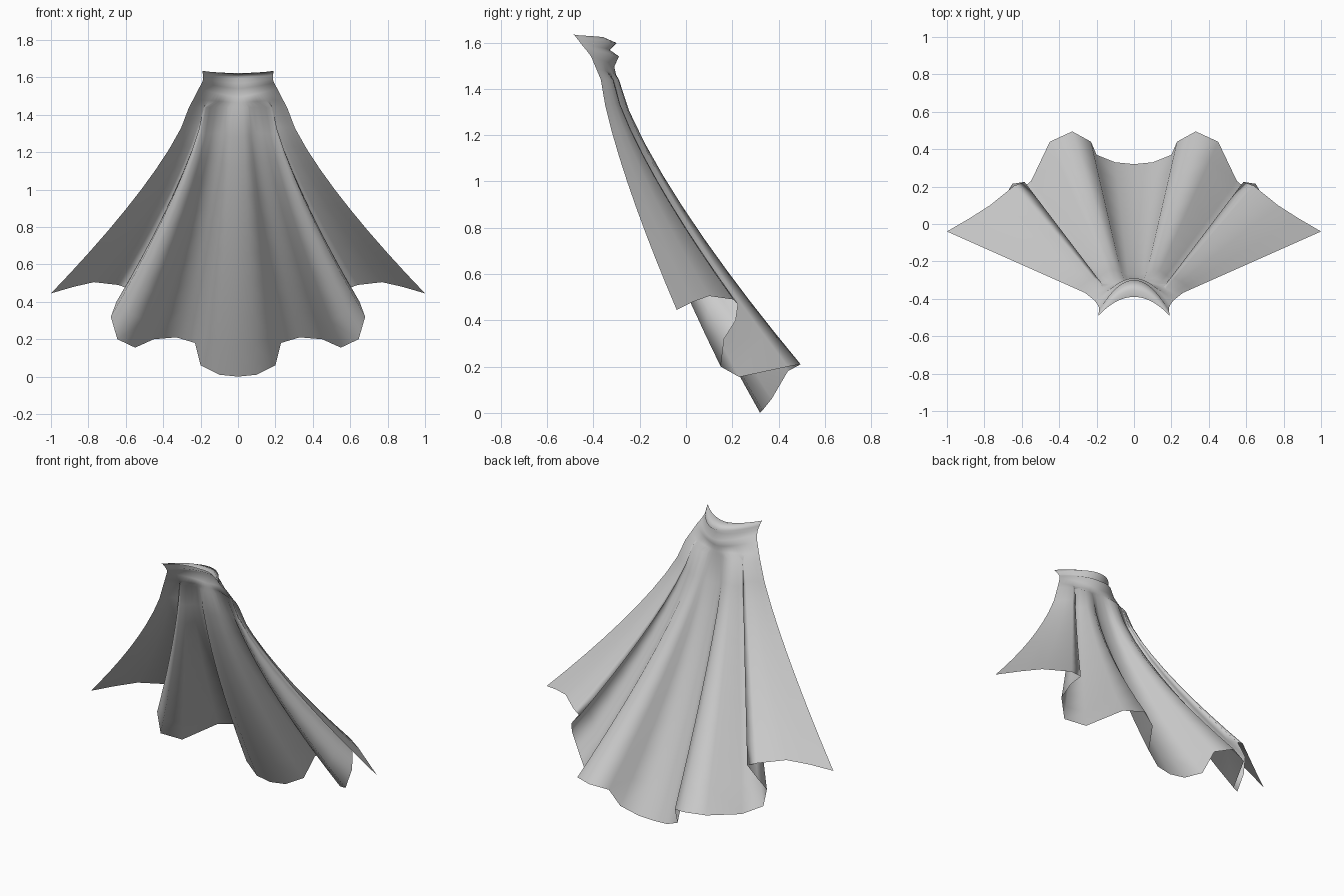
import bpy, bmesh
from mathutils import Vector

cube = bpy.data.objects.get("Cube")
if cube:
    bpy.data.objects.remove(cube)

# Half hem from the middle of the back out to the wing tip, folds included
HEM = [(0, .32, 0), (.1, .33, .01), (.2, .37, .06), (.23, .44, .18), (.33, .495, .21),
       (.45, .44, .2), (.55, .23, .155), (.645, .15, .2), (.68, .165, .32), (.65, .215, .4),
       (.585, .225, .47), (.64, .205, .49), (.77, .1, .505), (.88, .03, .48), (1, -.04, .445)]
# Matching shoulder line (x, y), gently pleated
SHOULDER = [(0, -.305), (.027, -.305), (.052, -.3), (.06, -.298), (.085, -.29),
            (.12, -.292), (.15, -.305), (.17, -.317), (.182, -.322), (.18, -.321),
            (.175, -.315), (.19, -.318), (.22, -.333), (.24, -.35), (.262, -.368)]
SHOULDER_Z = 1.44
# Draped collar rows: middle (y, z), then outer end (x, y, z)
COLLAR = [((-.39, 1.615), (.19, -.49, 1.635)),
          ((-.355, 1.622), (.19, -.482, 1.632)),
          ((-.3, 1.598), (.187, -.465, 1.61)),
          ((-.33, 1.568), (.186, -.45, 1.59)),
          ((-.29, 1.54), (.193, -.433, 1.57)),
          ((-.31, 1.495), (.21, -.41, 1.54)),
          ((-.303, 1.465), (.238, -.387, 1.485))]
STEPS = 9
LAST = len(HEM) - 1


def collar_row(middle, end):
    """Curve one collar fold from the middle of the back to its front end."""
    row = []
    for i in range(LAST + 1):
        f = i / LAST
        row.append(Vector((end[0] * f,
                           middle[0] + (end[1] - middle[0]) * f ** 2,
                           middle[1] + (end[2] - middle[1]) * f ** 1.3)))
    return row


def skirt_row(t):
    """Flare the cloth from the shoulder to the hem, steep first and wider later."""
    row = []
    flare = t ** 1.3
    for (x, y), hem in zip(SHOULDER, HEM):
        row.append(Vector((x + (hem[0] - x) * flare,
                           y + (hem[1] - y) * flare,
                           SHOULDER_Z + (hem[2] - SHOULDER_Z) * t)))
    return row


rows = [collar_row(m, e) for m, e in COLLAR]
rows += [skirt_row(k / STEPS) for k in range(STEPS + 1)]

# Loft the half cape
bm = bmesh.new()
grid = [[bm.verts.new(p) for p in row] for row in rows]
for upper, lower in zip(grid, grid[1:]):
    for i in range(LAST):
        bm.faces.new((upper[i], upper[i + 1], lower[i + 1], lower[i]))

# Mirror it across the middle and weld the seam
half = bm.verts[:] + bm.edges[:] + bm.faces[:]
bmesh.ops.mirror(bm, geom=half, axis='X', merge_dist=.0005)
bmesh.ops.recalc_face_normals(bm, faces=bm.faces)
if sum(f.normal.y * f.calc_area() for f in bm.faces) < 0:
    bmesh.ops.reverse_faces(bm, faces=bm.faces)

mesh = bpy.data.meshes.new("cape")
bm.to_mesh(mesh)
bm.free()
cape = bpy.data.objects.new("cape", mesh)
bpy.context.collection.objects.link(cape)
mesh.shade_smooth()

# Plain grey cloth
cloth = bpy.data.materials.new("grey_cloth")
cloth.use_nodes = True
grey = (.6, .6, .6, 1)
cloth.diffuse_color = grey
cloth.node_tree.nodes["Principled BSDF"].inputs["Base Color"].default_value = grey
mesh.materials.append(cloth)
